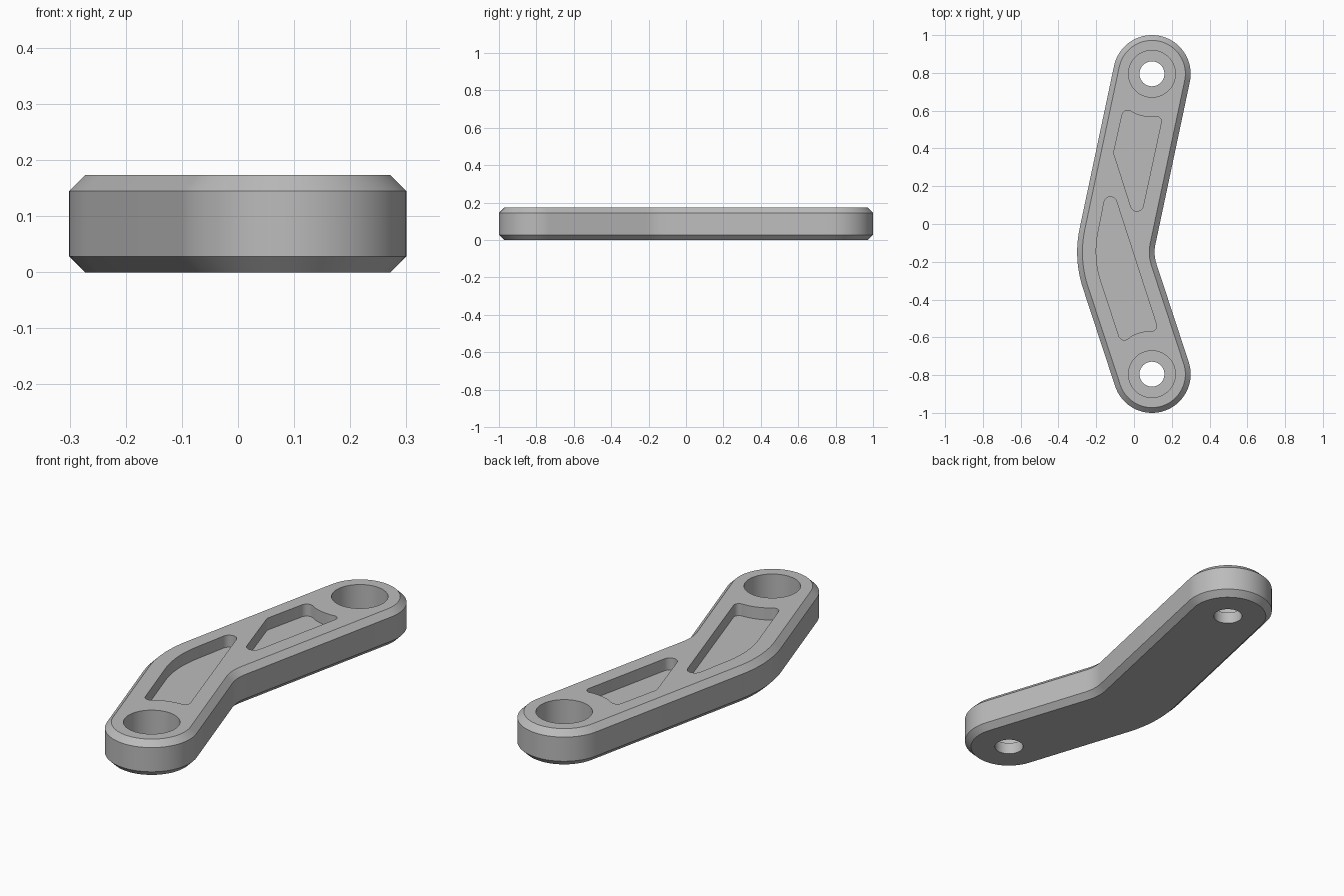
import bpy, bmesh, math
from mathutils import Vector

if "Cube" in bpy.data.objects:
    bpy.data.objects.remove(bpy.data.objects["Cube"])

HEIGHT, CHAMFER, HALF_W = 0.173, 0.028, 0.205
POCKET_Z = 0.115                      # floor of the lightening pockets
BORE_Z = 0.057                        # floor of the counterbores
END_TOP, END_BOTTOM = Vector((0.095, 0.795)), Vector((0.095, -0.795))
BEND, BEND_R = Vector((0.309, -0.149)), 0.405   # centre and mid radius of the bend
A_TOP, A_LOW = math.degrees(math.atan(0.2125)), math.degrees(math.atan(0.33))

grey = bpy.data.materials.new("grey metal")
grey.diffuse_color = (0.50, 0.50, 0.50, 1)
grey.use_nodes = True
grey.node_tree.nodes["Principled BSDF"].inputs["Base Color"].default_value = grey.diffuse_color


def arc(centre, r, a0, a1, n):
    angles = [math.radians(a0 + (a1 - a0) * i / n) for i in range(n + 1)]
    return [centre + Vector((math.cos(a), math.sin(a))) * r for a in angles]


def arm_outline(w):
    """Bent slot outline with half width w, counter-clockwise."""
    up, low = 180 - A_TOP, 180 + A_LOW
    return (arc(END_TOP, w, -A_TOP, up, 40)
            + arc(BEND, BEND_R + w, up, low, 16)
            + arc(END_BOTTOM, w, low, low + 180, 40)
            + arc(BEND, BEND_R - w, low, up, 16))


def rounded(corners):
    """Polygon from (x, y, fillet radius) corners."""
    out = []
    for i, (x, y, r) in enumerate(corners):
        p = Vector((x, y))
        if r == 0:
            out.append(p)
            continue
        u = (Vector(corners[i - 1][:2]) - p).normalized()
        v = (Vector(corners[(i + 1) % len(corners)][:2]) - p).normalized()
        half = u.angle(v) / 2
        c = p + (u + v).normalized() * (r / math.sin(half))
        start = p + u * (r / math.tan(half)) - c
        end = p + v * (r / math.tan(half)) - c
        turn = start.angle_signed(end)          # clockwise positive
        a0 = math.degrees(math.atan2(start.y, start.x))
        out += arc(c, r, a0, a0 - math.degrees(turn), 12)
    return out


def loft(name, rings):
    """Closed solid through (outline, z) rings with equal point counts."""
    bm = bmesh.new()
    loops = [[bm.verts.new((p.x, p.y, z)) for p in pts] for pts, z in rings]
    n = len(loops[0])
    for a, b in zip(loops, loops[1:]):
        for i in range(n):
            j = (i + 1) % n
            bm.faces.new((a[i], a[j], b[j], b[i]))
    bm.faces.new(loops[0][::-1])
    bm.faces.new(loops[-1])
    bmesh.ops.recalc_face_normals(bm, faces=bm.faces)
    mesh = bpy.data.meshes.new(name)
    bm.to_mesh(mesh)
    bm.free()
    mesh.materials.append(grey)
    ob = bpy.data.objects.new(name, mesh)
    bpy.context.collection.objects.link(ob)
    return ob


def cut(body, pts, z0, z1=HEIGHT + 0.1):
    """Subtract a prism and discard the cutter."""
    cutter = loft("cutter", [(pts, z0), (pts, z1)])
    cutter.hide_render = True
    mod = body.modifiers.new("cut", 'BOOLEAN')
    mod.operation, mod.solver, mod.object = 'DIFFERENCE', 'EXACT', cutter
    bpy.context.view_layer.objects.active = body
    bpy.ops.object.modifier_apply(modifier=mod.name)
    bpy.data.objects.remove(cutter)


def boss_edge(centre, a0, a1):
    """Concave pocket edge running around a counterbore."""
    return [(p.x, p.y, 0) for p in arc(centre, 0.229, a0, a1, 8)]


# Bent arm with chamfered rims
full, inset = arm_outline(HALF_W), arm_outline(HALF_W - CHAMFER)
arm = loft("bent_link_arm", [(inset, 0), (full, CHAMFER),
                             (full, HEIGHT - CHAMFER), (inset, HEIGHT)])

# Counterbored pivot holes
for end in (END_TOP, END_BOTTOM):
    cut(arm, arc(end, 0.124, 0, 352.5, 47), BORE_Z)
    cut(arm, arc(end, 0.066, 0, 352.5, 47), -0.1)

# Upper pocket
cut(arm, rounded([(-0.054, 0.618, 0.03), (-0.108, 0.377, 0.03),
                  (0.022, -0.03, 0.034), (0.152, 0.574, 0.025)]
                 + boss_edge(END_TOP, 273, 247)), POCKET_Z)

# Lower pocket, its outer side follows the bend
cut(arm, rounded([(-0.133, 0.245, 0.034), (-0.2165, -0.178, 0.51),
                  (-0.067, -0.632, 0.03)]
                 + boss_edge(END_BOTTOM, 117, 91)
                 + [(0.131, -0.57, 0.025)]), POCKET_Z)

# Smooth curved walls, crisp edges
bpy.ops.object.select_all(action='DESELECT')
arm.select_set(True)
bpy.context.view_layer.objects.active = arm
bpy.ops.object.shade_smooth_by_angle(angle=math.radians(30))
